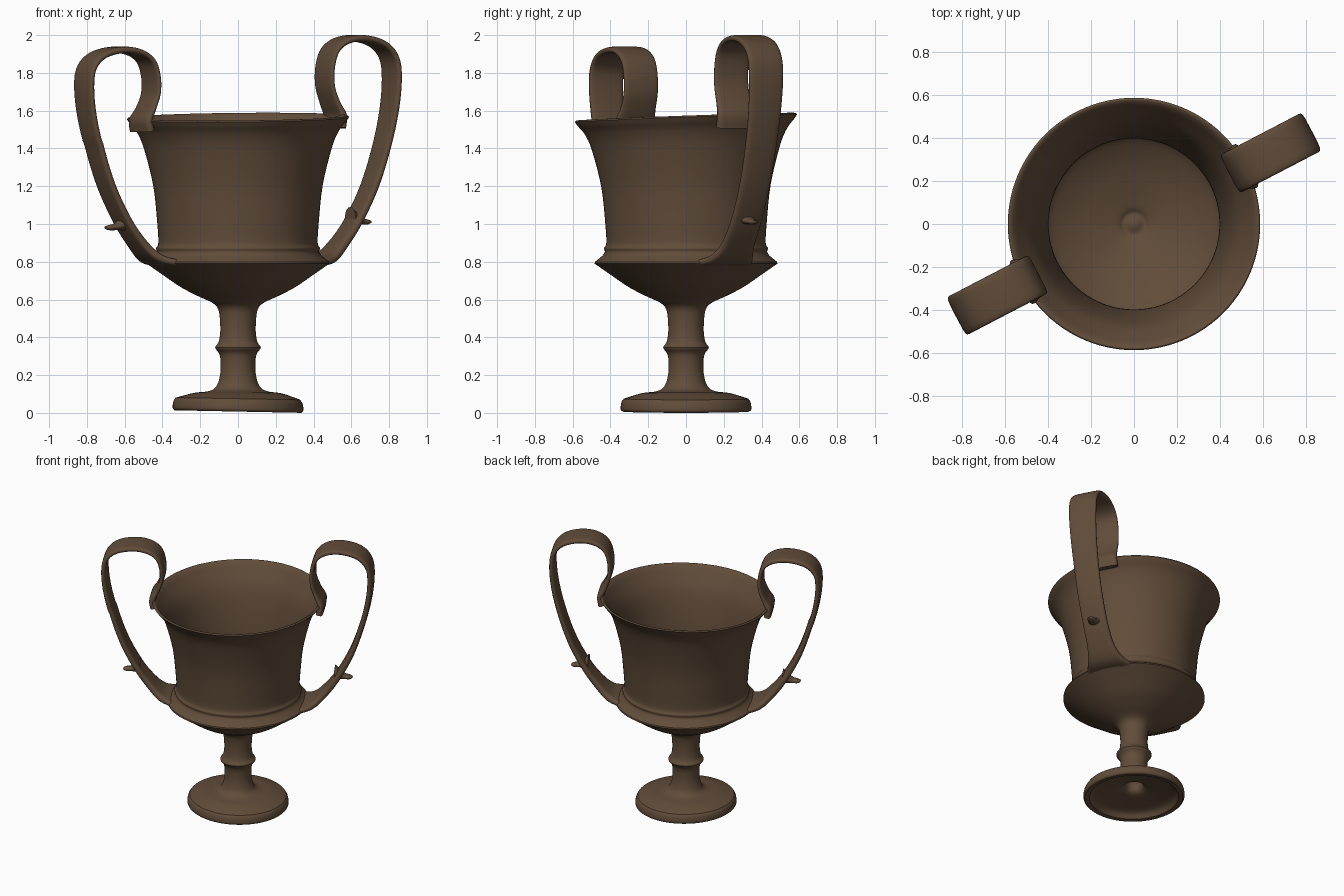
import bpy, bmesh, math
from mathutils import Vector, Matrix

if "Cube" in bpy.data.objects:
    bpy.data.objects.remove(bpy.data.objects["Cube"])

clay = bpy.data.materials.new("brown clay")
clay.diffuse_color = (0.12, 0.073, 0.042, 1)
clay.use_nodes = True
clay.node_tree.nodes["Principled BSDF"].inputs["Base Color"].default_value = clay.diffuse_color


def finish(name, bm, angle=35):
    bmesh.ops.recalc_face_normals(bm, faces=bm.faces)
    me = bpy.data.meshes.new(name)
    bm.to_mesh(me)
    bm.free()
    ob = bpy.data.objects.new(name, me)
    bpy.context.collection.objects.link(ob)
    me.materials.append(clay)
    bpy.ops.object.select_all(action='DESELECT')
    ob.select_set(True)
    bpy.context.view_layer.objects.active = ob
    bpy.ops.object.shade_smooth_by_angle(angle=math.radians(angle))
    return ob


def skin(bm, rings):
    # join consecutive closed rings with quads
    for a, b in zip(rings, rings[1:]):
        n = len(a)
        for i in range(n):
            bm.faces.new((a[i], a[(i + 1) % n], b[(i + 1) % n], b[i]))


def smooth_path(pts, steps):
    # Catmull-Rom through tuples of any length
    pts = [Vector(p) for p in pts]
    pts = [2 * pts[0] - pts[1]] + pts + [2 * pts[-1] - pts[-2]]
    out = []
    for i in range(1, len(pts) - 2):
        a, b, c, d = pts[i - 1:i + 3]
        for k in range(steps):
            t = k / steps
            out.append(0.5 * (2 * b + (c - a) * t + (2 * a - 5 * b + 4 * c - d) * t * t
                              + (3 * b - a - 3 * c + d) * t ** 3))
    return out + [pts[-2]]


# Cup: one lathed profile, smooth runs separated by creases (radius, height)
runs = [
    [(0.02, 0.17), (0.05, 0.15), (0.075, 0.09), (0.18, 0.065), (0.27, 0.045), (0.305, 0.01)],  # hollow under foot
    [(0.335, 0.007), (0.346, 0.02), (0.342, 0.055), (0.33, 0.075)],                             # foot edge
    [(0.30, 0.085), (0.23, 0.105), (0.155, 0.115), (0.115, 0.14), (0.095, 0.20), (0.092, 0.27),
     (0.10, 0.315), (0.121, 0.345), (0.103, 0.375), (0.094, 0.43), (0.097, 0.51), (0.108, 0.555),
     (0.14, 0.585), (0.22, 0.622), (0.31, 0.67), (0.40, 0.732), (0.484, 0.79)],                 # stem and bowl
    [(0.482, 0.80), (0.445, 0.83), (0.43, 0.852), (0.434, 0.872), (0.422, 0.90), (0.427, 1.0),
     (0.448, 1.2), (0.497, 1.4), (0.535, 1.49), (0.575, 1.54)],                                 # outer wall
    [(0.588, 1.56), (0.58, 1.568), (0.565, 1.56)],                                              # lip
    [(0.545, 1.53), (0.47, 1.4), (0.423, 1.2), (0.402, 1.0), (0.398, 0.88)],                    # inner wall
    [(0.415, 0.83), (0.39, 0.785), (0.28, 0.72), (0.16, 0.675), (0.08, 0.65), (0.05, 0.635), (0.015, 0.645)],
]
SEG = 96
bm = bmesh.new()
rings = []
for run in runs:
    for r, z in smooth_path(run, 4):
        ring = []
        for i in range(SEG):
            a = 2 * math.pi * i / SEG
            x, y = r * math.cos(a), r * math.sin(a)
            lean = max(0, min(1, (z - 0.9) / 0.65))       # handmade tilt of the rim
            foot = max(0, min(1, (0.12 - z) / 0.05))      # and of the foot
            ring.append(bm.verts.new((x, y, z + lean * (0.035 * y + 0.01 * x) - foot * 0.02 * x)))
        rings.append(ring)
skin(bm, rings)
bm.faces.new(rings[0])
bm.faces.new(rings[-1])
finish("cup_body", bm)

# Handles: flat ribbons looping up from the rim and down to the ridge
# (radial distance, height, width, thickness)
path = [(0.572, 1.51, .23, .05), (0.58, 1.575, .225, .045), (0.55, 1.64, .205, .035), (0.52, 1.73, .20, .03),
        (0.52, 1.83, .20, .03), (0.55, 1.92, .20, .03), (0.62, 1.97, .20, .034), (0.72, 1.983, .20, .036),
        (0.83, 1.955, .20, .036), (0.897, 1.89, .20, .034), (0.918, 1.79, .20, .034), (0.905, 1.62, .19, .036),
        (0.86, 1.42, .18, .038), (0.785, 1.2, .175, .04), (0.685, 1.01, .175, .044), (0.595, 0.89, .19, .05),
        (0.52, 0.82, .25, .05), (0.44, 0.795, .33, .04)]


def handle(name, turn, top_scale, rim_z, spur_z):
    rot = Matrix.Rotation(math.radians(turn), 3, 'Z')
    pts = smooth_path(path, 5)
    for p in pts:
        if p[1] > 1.45:
            p[1] = rim_z + (p[1] - 1.575) * top_scale
    bm = bmesh.new()
    rings = []
    for i, p in enumerate(pts):
        a, b = pts[max(i - 1, 0)], pts[min(i + 1, len(pts) - 1)]
        t = Vector((b[0] - a[0], 0, b[1] - a[1])).normalized()
        nrm = Vector((t.z, 0, -t.x))
        ring = []
        for k in range(20):                               # rounded flat section
            u = 2 * math.pi * k / 20
            c, s = math.cos(u), math.sin(u)
            w = math.copysign(abs(c) ** 0.4, c) * p[2] / 2
            h = math.copysign(abs(s) ** 0.6, s) * p[3] / 2
            ring.append(bm.verts.new(rot @ (Vector((p[0], w, p[1])) + nrm * h)))
        rings.append(ring)
    skin(bm, rings)
    bm.faces.new(rings[0])
    bm.faces.new(rings[-1])
    finish(name, bm, 60)

    # Small tongue-like spur on the outside of the handle
    bm = bmesh.new()
    rings = []
    for s, z, w, h in smooth_path([(0.67, .025, .06, .05), (0.70, .015, .05, .032), (0.735, .0, .033, .018),
                                   (0.77, -.004, .028, .014), (0.79, -.004, .014, .007)], 3):
        rings.append([bm.verts.new(rot @ Vector((s, w * math.cos(k * math.pi / 8),
                                                 spur_z + z + h * math.sin(k * math.pi / 8))))
                      for k in range(16)])
    skin(bm, rings)
    bm.faces.new(rings[0])
    bm.faces.new(rings[-1])
    finish(name + "_spur", bm, 60)


handle("right_handle", 27.5, 1.0, 1.575, 1.015)
handle("left_handle", 207.5, 0.91, 1.55, 0.985)
